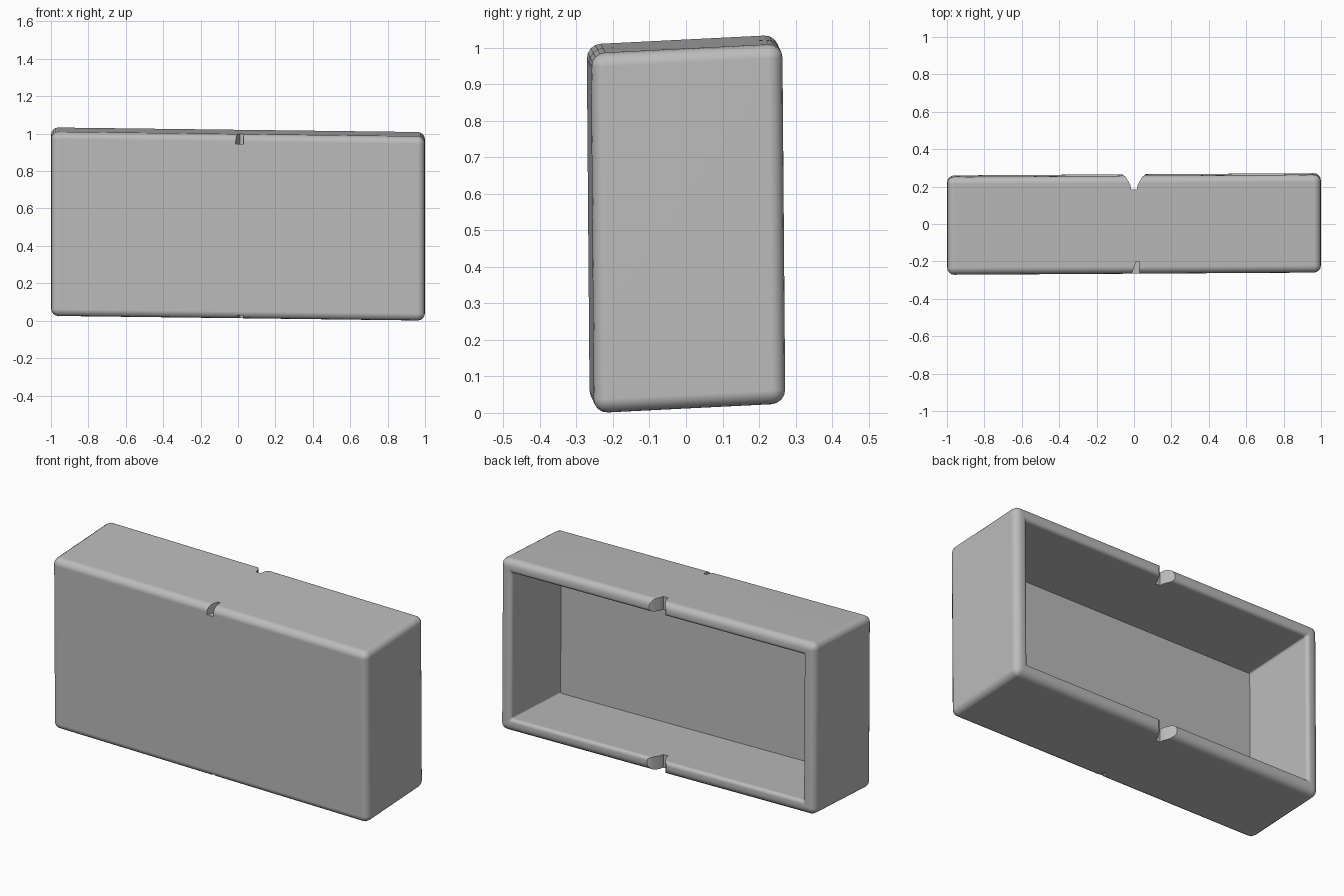
import bpy
import bmesh
from math import sin, cos, pi
from mathutils import Vector

cube = bpy.data.objects.get("Cube")
if cube:
    bpy.data.objects.remove(cube, do_unlink=True)

HALF_X, HALF_Y, HALF_Z = 0.999, 0.262, 0.4925
MID_Z = 0.517
WALL, FLOOR = 0.075, 0.08
OUTER_R, MOUTH_R = 0.038, 0.02
STEPS = 4

grey = bpy.data.materials.new("plain grey")
grey.use_nodes = True
colour = (0.5, 0.5, 0.5, 1)
grey.diffuse_color = colour
grey.node_tree.nodes["Principled BSDF"].inputs["Base Color"].default_value = colour


def loft(name, rings):
    """Closed solid through matching rings of points, capped at both ends."""
    bm = bmesh.new()
    loops = [[bm.verts.new(p) for p in ring] for ring in rings]
    for a, b in zip(loops, loops[1:]):
        for j in range(len(a)):
            k = (j + 1) % len(a)
            bm.faces.new((a[j], a[k], b[k], b[j]))
    bm.faces.new(loops[0][::-1])
    bm.faces.new(loops[-1])
    bm.normal_update()
    if bm.calc_volume(signed=True) < 0:
        bmesh.ops.reverse_faces(bm, faces=bm.faces[:])
    mesh = bpy.data.meshes.new(name)
    bm.to_mesh(mesh)
    bm.free()
    mesh.materials.append(grey)
    obj = bpy.data.objects.new(name, mesh)
    bpy.context.collection.objects.link(obj)
    return obj


def lean(x, y, z):
    """Slight lean of the whole box."""
    return Vector((x, y + 0.006 * x - 0.008 * z,
                   z - 0.0125 * x + 0.05 * y + MID_Z))


def rounded_ring(y, inset):
    """Rounded rectangle across the box, drawn in by the inset."""
    radius = max(OUTER_R - inset, 0.01)
    cx, cz = HALF_X - inset - radius, HALF_Z - inset - radius
    points = []
    for corner, (sx, sz) in enumerate([(1, 1), (-1, 1), (-1, -1), (1, -1)]):
        for i in range(STEPS + 1):
            a = (corner + i / STEPS) * pi / 2
            points.append(lean(sx * cx + radius * cos(a), y,
                               sz * cz + radius * sin(a)))
    return points


def upright_cutter(name, outline, low, high):
    obj = loft(name, [[(x, y, z) for x, y in outline] for z in (low, high)])
    obj.hide_render = True
    return obj


# Box body, open at the back: front edge, outer rim, mouth, cavity floor
arc = [i / STEPS * pi / 2 for i in range(STEPS + 1)]
profile = [(-HALF_Y + OUTER_R * (1 - cos(a)), OUTER_R * (1 - sin(a))) for a in arc]
profile += [(HALF_Y - OUTER_R * (1 - sin(a)), OUTER_R * (1 - cos(a))) for a in arc]
profile += [(HALF_Y - MOUTH_R * (1 - cos(a)), WALL - MOUTH_R * (1 - sin(a))) for a in arc]
profile.append((-HALF_Y + FLOOR, WALL + 0.004))
box = loft("open_box", [rounded_ring(y, inset) for y, inset in profile])

# Notches in the rim and the front edges
half = [(0.015, 0.185), (0.02, 0.21), (0.043, 0.25), (0.09, 0.29)]
rim_outline = half + [(-x, y) for x, y in reversed(half)]
front_outline = [(-0.025, -0.3), (0.03, -0.3), (0.026, -0.2), (0.012, -0.2)]
cutters = [
    upright_cutter("rim_notch_cutter", rim_outline, -0.2, 1.3),
    upright_cutter("front_top_notch_cutter", front_outline, 0.945, 1.3),
    upright_cutter("front_bottom_notch_cutter", front_outline, -0.2, 0.028),
]

bpy.ops.object.select_all(action='DESELECT')
box.select_set(True)
bpy.context.view_layer.objects.active = box
for cutter in cutters:
    mod = box.modifiers.new("notch", 'BOOLEAN')
    mod.operation = 'DIFFERENCE'
    mod.solver = 'EXACT'
    mod.object = cutter
    bpy.ops.object.modifier_apply(modifier=mod.name)
    bpy.data.objects.remove(cutter, do_unlink=True)

# Smooth shading with crisp inner corners
bpy.ops.object.shade_smooth_by_angle(angle=0.6)
weighted = box.modifiers.new("even_shading", 'WEIGHTED_NORMAL')
weighted.keep_sharp = True
